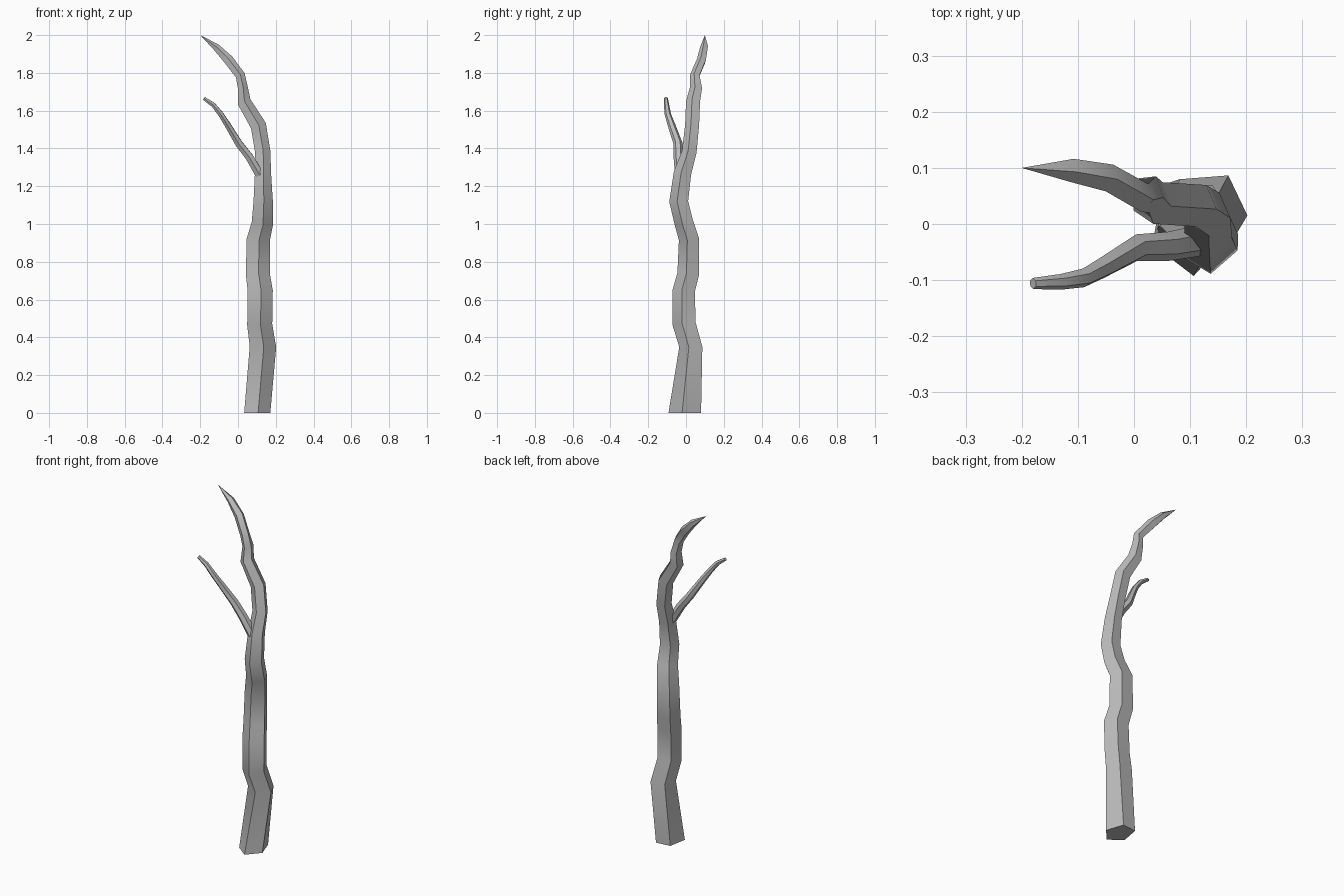
import bpy
import bmesh
import math
from mathutils import Vector

if "Cube" in bpy.data.objects:
    bpy.data.objects.remove(bpy.data.objects["Cube"])

# Single bark colour
bark = bpy.data.materials.new("grey_bark")
bark.use_nodes = True
bark.diffuse_color = (0.5, 0.5, 0.5, 1)
bark.node_tree.nodes["Principled BSDF"].inputs["Base Color"].default_value = bark.diffuse_color


def sweep_limb(name, stations, sides, turn, flat_start=False):
    """Sweep a polygon along stations of (x, y, z, x radius, y radius)."""
    centres = [Vector(station[:3]) for station in stations]
    last = len(stations) - 1
    bm = bmesh.new()
    rings = []
    for i, (centre, station) in enumerate(zip(centres, stations)):
        direction = centres[min(i + 1, last)] - centres[max(i - 1, 0)]
        if flat_start and i == 0:
            direction = Vector((0, 0, 1))
        tilt = Vector((0, 0, 1)).rotation_difference(direction.normalized())
        ring = []
        for k in range(sides):
            angle = math.radians(turn) + math.tau * k / sides
            offset = Vector((station[3] * math.cos(angle), station[4] * math.sin(angle), 0))
            ring.append(bm.verts.new(centre + tilt @ offset))
        rings.append(ring)
    # Side walls between neighbouring rings, then end caps
    for lower, upper in zip(rings, rings[1:]):
        for k in range(sides):
            n = (k + 1) % sides
            bm.faces.new((lower[k], lower[n], upper[n], upper[k]))
    bm.faces.new(list(reversed(rings[0])))
    bm.faces.new(rings[-1])
    bmesh.ops.remove_doubles(bm, verts=bm.verts, dist=0.0005)
    bmesh.ops.recalc_face_normals(bm, faces=bm.faces)
    mesh = bpy.data.meshes.new(name)
    bm.to_mesh(mesh)
    bm.free()
    mesh.materials.append(bark)
    limb = bpy.data.objects.new(name, mesh)
    bpy.context.collection.objects.link(limb)
    bpy.ops.object.select_all(action="DESELECT")
    limb.select_set(True)
    bpy.context.view_layer.objects.active = limb
    bpy.ops.object.shade_smooth_by_angle(angle=math.radians(40))
    return limb


# Crooked five-sided trunk, bending over and tapering to a point
trunk_stations = [
    (0.10, 0.00, 0.00, 0.073, 0.093),
    (0.13, 0.03, 0.35, 0.074, 0.066),
    (0.113, -0.005, 0.47, 0.07, 0.066),
    (0.116, -0.008, 0.645, 0.07, 0.064),
    (0.103, 0.016, 0.735, 0.067, 0.062),
    (0.106, 0.02, 0.92, 0.065, 0.058),
    (0.128, -0.008, 1.01, 0.06, 0.054),
    (0.132, -0.035, 1.12, 0.054, 0.054),
    (0.131, -0.015, 1.27, 0.045, 0.05),
    (0.13, 0.02, 1.38, 0.043, 0.042),
    (0.107, 0.035, 1.52, 0.044, 0.04),
    (0.032, 0.04, 1.645, 0.038, 0.04),
    (0.025, 0.055, 1.72, 0.028, 0.035),
    (0.012, 0.048, 1.785, 0.027, 0.027),
    (-0.05, 0.083, 1.867, 0.028, 0.026),
    (-0.115, 0.097, 1.935, 0.02, 0.022),
    (-0.2, 0.10, 2.00, 0, 0),
]
sweep_limb("trunk", trunk_stations, 5, -85, flat_start=True)

# Thin side branch with a blunt end
branch_stations = [
    (0.115, -0.03, 1.26, 0.026, 0.028),
    (0.06, -0.04, 1.355, 0.024, 0.026),
    (0.005, -0.042, 1.425, 0.022, 0.024),
    (-0.055, -0.077, 1.525, 0.018, 0.02),
    (-0.09, -0.096, 1.58, 0.016, 0.017),
    (-0.13, -0.103, 1.63, 0.014, 0.014),
    (-0.18, -0.106, 1.665, 0.01, 0.01),
]
sweep_limb("side_branch", branch_stations, 6, -90)
